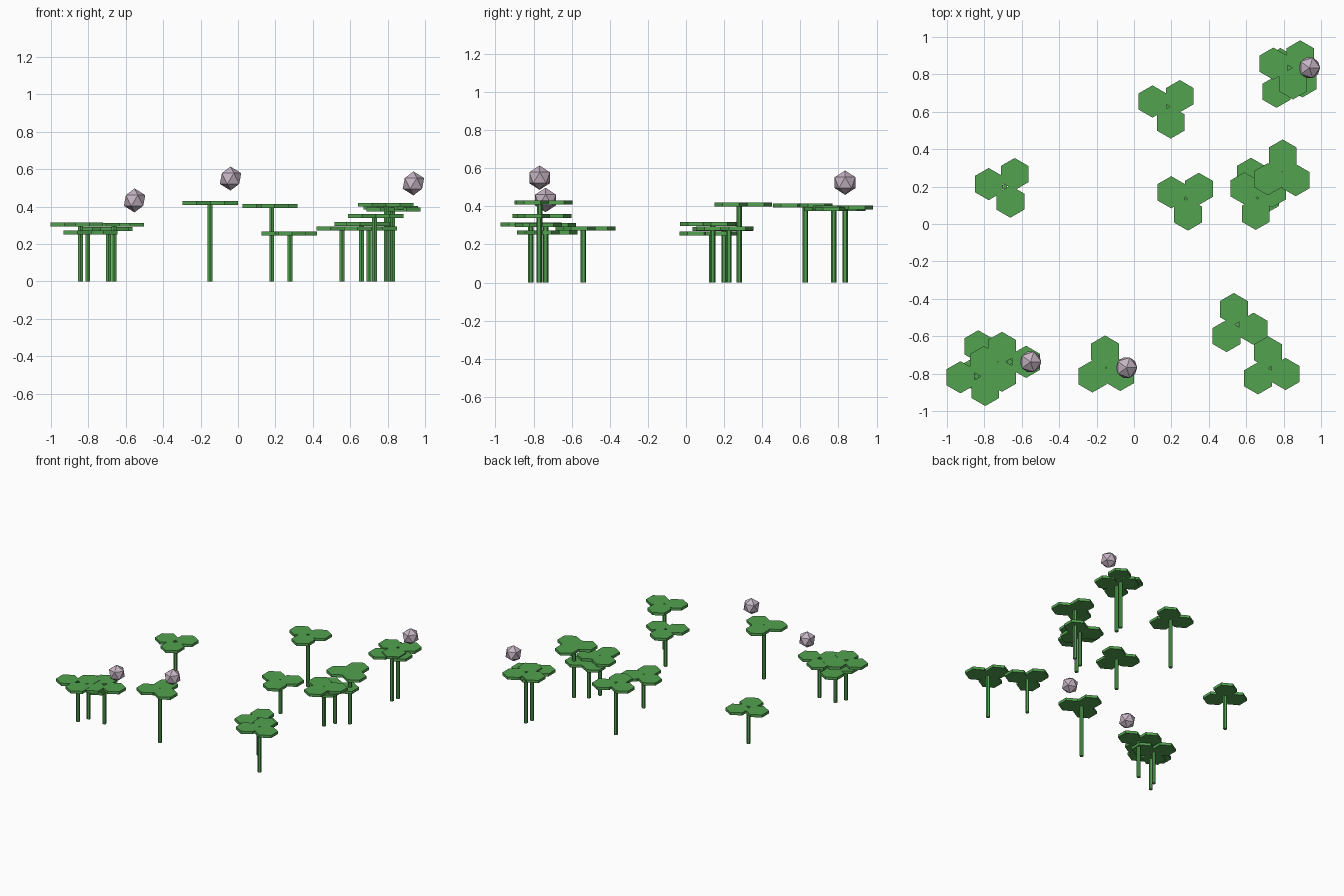
import bpy
import bmesh
from math import radians, cos, sin
from mathutils import Matrix, Vector

cube = bpy.data.objects.get("Cube")
if cube:
    bpy.data.objects.remove(cube, do_unlink=True)

LEAF_R = 0.086
LEAF_THICK = 0.021
STEM_R = 0.0145
BALL_R = 0.064


def make_material(name, colour):
    mat = bpy.data.materials.new(name)
    mat.use_nodes = True
    mat.diffuse_color = colour
    mat.node_tree.nodes["Principled BSDF"].inputs["Base Color"].default_value = colour
    return mat


green = make_material("leaf green", (0.085, 0.36, 0.08, 1))
lilac = make_material("pale lilac grey", (0.56, 0.46, 0.55, 1))


def add_object(name, bm, mat, location):
    mesh = bpy.data.meshes.new(name)
    bm.to_mesh(mesh)
    bm.free()
    mesh.materials.append(mat)
    obj = bpy.data.objects.new(name, mesh)
    obj.location = location
    bpy.context.collection.objects.link(obj)


def add_prism(bm, radius, depth, centre):
    # six-sided prism with corners pointing to front and back
    turn = Matrix.Rotation(radians(30), 4, "Z")
    bmesh.ops.create_cone(bm, cap_ends=True, segments=6, radius1=radius,
                          radius2=radius, depth=depth,
                          matrix=Matrix.Translation(centre) @ turn)
    # keep corners on the y axis whatever the primitive's start angle
    new = bm.verts[-6 * 2:]
    if max(abs(v.co.x - centre.x) for v in new) > radius * 0.95:
        bmesh.ops.rotate(bm, verts=new, cent=centre,
                         matrix=Matrix.Rotation(radians(30), 3, "Z"))


def add_plant(x, y, height, angle):
    # stem
    bm = bmesh.new()
    add_prism(bm, STEM_R, height, Vector((0, 0, height / 2)))
    add_object("stem", bm, green, (x, y, 0))
    # three hexagonal leaves around the stem top
    for i in range(3):
        a = radians(angle + 120 * i)
        bm = bmesh.new()
        add_prism(bm, LEAF_R, LEAF_THICK, Vector((0, 0, 0)))
        add_object("leaf", bm, green,
                   (x + LEAF_R * cos(a), y + LEAF_R * sin(a), height))


def add_ball(x, y, height):
    # faceted ball floating beside and above the leaves
    bm = bmesh.new()
    bmesh.ops.create_icosphere(bm, subdivisions=1, radius=BALL_R)
    add_object("faceted_ball", bm, lilac, (x + 0.11, y, height + 0.13))


# x, y, leaf height, leaf turn, has a ball
plants = [
    (0.18, 0.627, 0.404, 41, False),
    (0.278, 0.136, 0.256, 37, False),
    (-0.692, 0.2, 0.28, 51, False),
    (0.828, 0.835, 0.394, 45, True),
    (0.815, 0.775, 0.385, 112, False),
    (0.792, 0.28, 0.41, 88, False),
    (0.66, 0.14, 0.307, 24, False),
    (0.70, 0.225, 0.283, 30, False),
    (-0.842, -0.815, 0.305, 63, False),
    (-0.663, -0.737, 0.303, 0, True),
    (-0.803, -0.735, 0.262, 110, False),
    (-0.15, -0.768, 0.42, 93, True),
    (0.556, -0.538, 0.284, 105, False),
    (0.73, -0.771, 0.35, 99, False),
]

for x, y, height, angle, has_ball in plants:
    add_plant(x, y, height, angle)
    if has_ball:
        add_ball(x, y, height)
